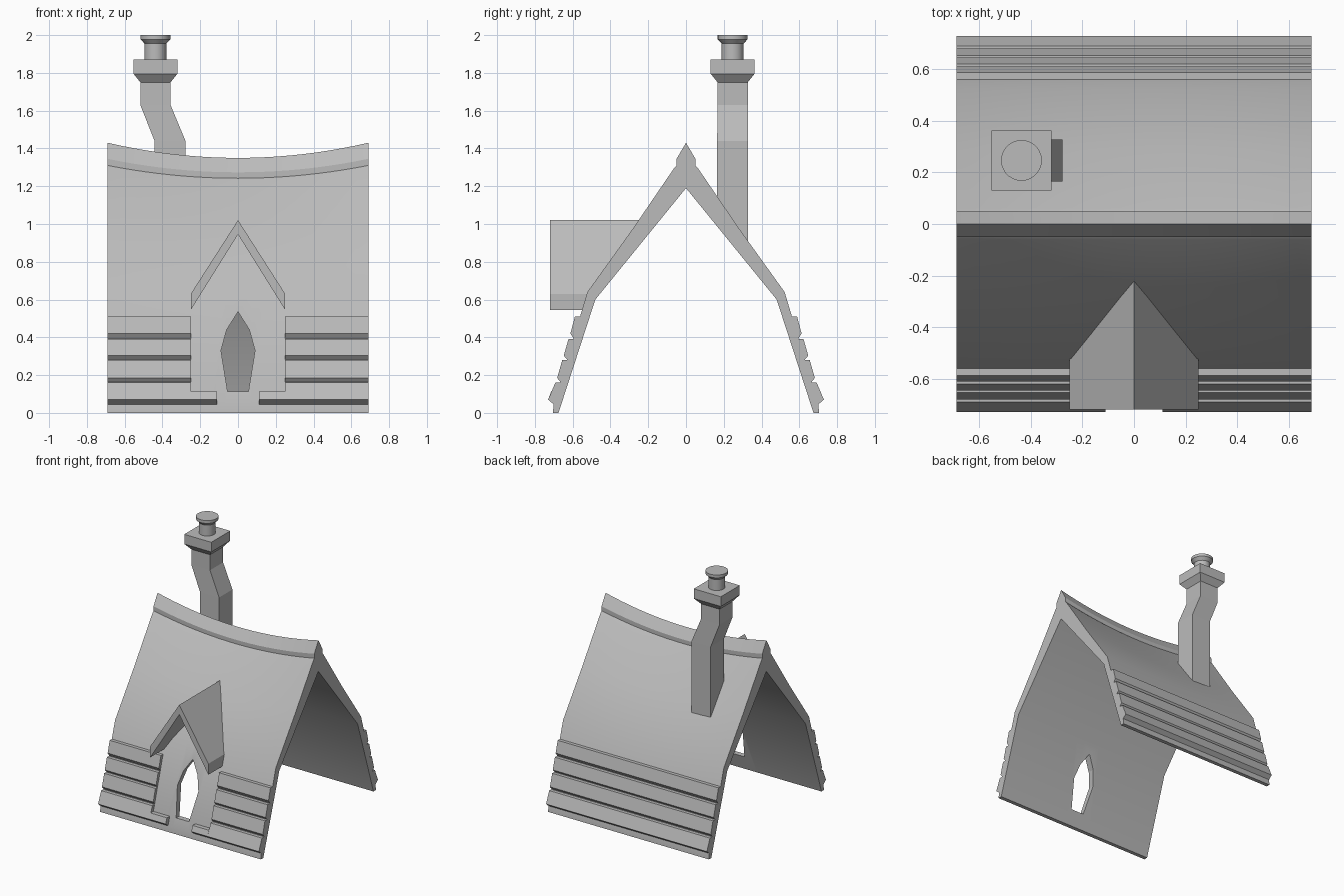
import bpy, bmesh, math

cube = bpy.data.objects.get("Cube")
if cube:
    bpy.data.objects.remove(cube, do_unlink=True)

grey = bpy.data.materials.new("plain grey")
grey.use_nodes = True
grey.diffuse_color = (0.5, 0.5, 0.5, 1)
grey.node_tree.nodes["Principled BSDF"].inputs["Base Color"].default_value = (0.5, 0.5, 0.5, 1)

HALF = 0.69  # half the house length


def loft(name, rings, smooth=True):
    """Join equal-length closed rings of points into a capped solid."""
    bm = bmesh.new()
    loops = [[bm.verts.new(p) for p in ring] for ring in rings]
    n = len(loops[0])
    for a, b in zip(loops, loops[1:]):
        for i in range(n):
            j = (i + 1) % n
            bm.faces.new((a[i], a[j], b[j], b[i]))
    bm.faces.new(loops[0])
    bm.faces.new(loops[-1])
    bmesh.ops.recalc_face_normals(bm, faces=bm.faces)
    mesh = bpy.data.meshes.new(name)
    bm.to_mesh(mesh)
    bm.free()
    mesh.materials.append(grey)
    obj = bpy.data.objects.new(name, mesh)
    bpy.context.collection.objects.link(obj)
    bpy.ops.object.select_all(action="DESELECT")
    bpy.context.view_layer.objects.active = obj
    obj.select_set(True)
    if smooth:
        bpy.ops.object.shade_smooth_by_angle(angle=math.radians(25))
    return obj


def extrude_x(name, profile, x0, x1, side=1):
    """Extrude a (y, z) profile along x; side -1 puts it on the front."""
    return loft(name, [[(x, side * y, z) for y, z in profile] for x in (x0, x1)], False)


# Roof shell: A-frame with a ridge cap, its outer skin sagging in the middle
outer = [(0.705, 0), (0.70, 0.045), (0.522, 0.64), (0.285, 0.97),
         (0.06, 1.30), (0.05, 1.31), (0.05, 1.345)]
inner = [(0.48, 0.60), (0.675, 0)]


def sag(x, z):
    return z - 0.08 * (1 - (x / HALF) ** 2) * max(0, (z - 0.64) / 0.79)


def shell_ring(x):
    right = [(x, y, sag(x, z)) for y, z in outer]
    left = [(x, -y, z) for _, y, z in reversed(right)]
    inside = [(x, -y, z) for y, z in reversed(inner)]
    inside += [(x, 0, 1.19)] + [(x, y, z) for y, z in inner]
    return right + [(x, 0, sag(x, 1.43))] + left + inside


SEGMENTS = 20
shell = loft("roof_shell", [shell_ring(HALF * (2 * i / SEGMENTS - 1))
                            for i in range(SEGMENTS + 1)])

# Pointed doorway cut through the front wall
half_door = [(0.055, 0.113), (0.09, 0.33), (0.06, 0.44)]
door = half_door + [(0, 0.535)] + [(-x, z) for x, z in reversed(half_door)]
cutter = loft("door_cutter", [[(x, y, z) for x, z in door] for y in (-0.9, -0.3)], False)
cutter.hide_render = True
cut = shell.modifiers.new("doorway", "BOOLEAN")
cut.operation = "DIFFERENCE"
cut.solver = "EXACT"
cut.object = cutter
bpy.context.view_layer.objects.active = shell
bpy.ops.object.modifier_apply(modifier=cut.name)
bpy.data.objects.remove(cutter, do_unlink=True)

# Overlapping boards: root, top edge, lip and lower root of each
roots = [(0.565, 0.51), (0.594, 0.392), (0.627, 0.28), (0.662, 0.16), (0.70, 0.045)]
tops = [(0.588, 0.51), (0.622, 0.392), (0.655, 0.28), (0.692, 0.16)]
lips = [(0.612, 0.42), (0.647, 0.303), (0.682, 0.185), (0.73, 0.07)]
EMBED = 0.012
for i, (top, lip) in enumerate(zip(tops, lips)):
    (ya, za), (yb, zb) = roots[i], roots[i + 1]
    profile = [(ya - EMBED, za), top, lip, (yb, zb), (yb - EMBED, zb)]
    extrude_x(f"back_board_{i + 1}", profile, -HALF, HALF)
    extrude_x(f"front_board_left_{i + 1}", profile, 0.25, HALF, -1)
    extrude_x(f"front_board_right_{i + 1}", profile, -HALF, -0.25, -1)

# Low sills either side of the doorway
sill = [(0.665, 0.112), (0.714, 0.112), (0.73, 0.07), (0.70, 0.045), (0.688, 0.045)]
extrude_x("sill_left", sill, 0.11, 0.25, -1)
extrude_x("sill_right", sill, -0.25, -0.11, -1)

# Porch gable: chevron slab running back into the roof
chevron = [(-0.25, 0.545, -0.535), (-0.25, 0.63, -0.515), (0, 1.02, -0.215),
           (0.25, 0.63, -0.515), (0.25, 0.545, -0.535), (0, 0.945, -0.265)]
loft("porch_gable", [[(x, -0.72, z) for x, z, y in chevron],
                     [(x, y, z) for x, z, y in chevron]], False)

# Crooked chimney stack: centre x, half width, height
CY = 0.247
CX = -0.437


def square(cx, half, z, slope=0.0):
    return [(cx + sx * half, CY + sy * half, z - sy * slope)
            for sx, sy in ((-1, -1), (1, -1), (1, 1), (-1, 1))]


loft("chimney_stack", [square(-0.36, 0.082, 0.97, 0.11), square(-0.36, 0.082, 1.44),
                       square(CX, 0.08, 1.63), square(CX, 0.08, 1.75),
                       square(CX, 0.116, 1.795), square(CX, 0.116, 1.87)], False)

# Round chimney pot with a flared rim
SIDES = 28
loft("chimney_pot", [[(CX + r * math.cos(2 * math.pi * k / SIDES),
                       CY + r * math.sin(2 * math.pi * k / SIDES), z) for k in range(SIDES)]
                     for r, z in ((0.058, 1.86), (0.058, 1.955), (0.079, 1.978), (0.079, 2.0))])
